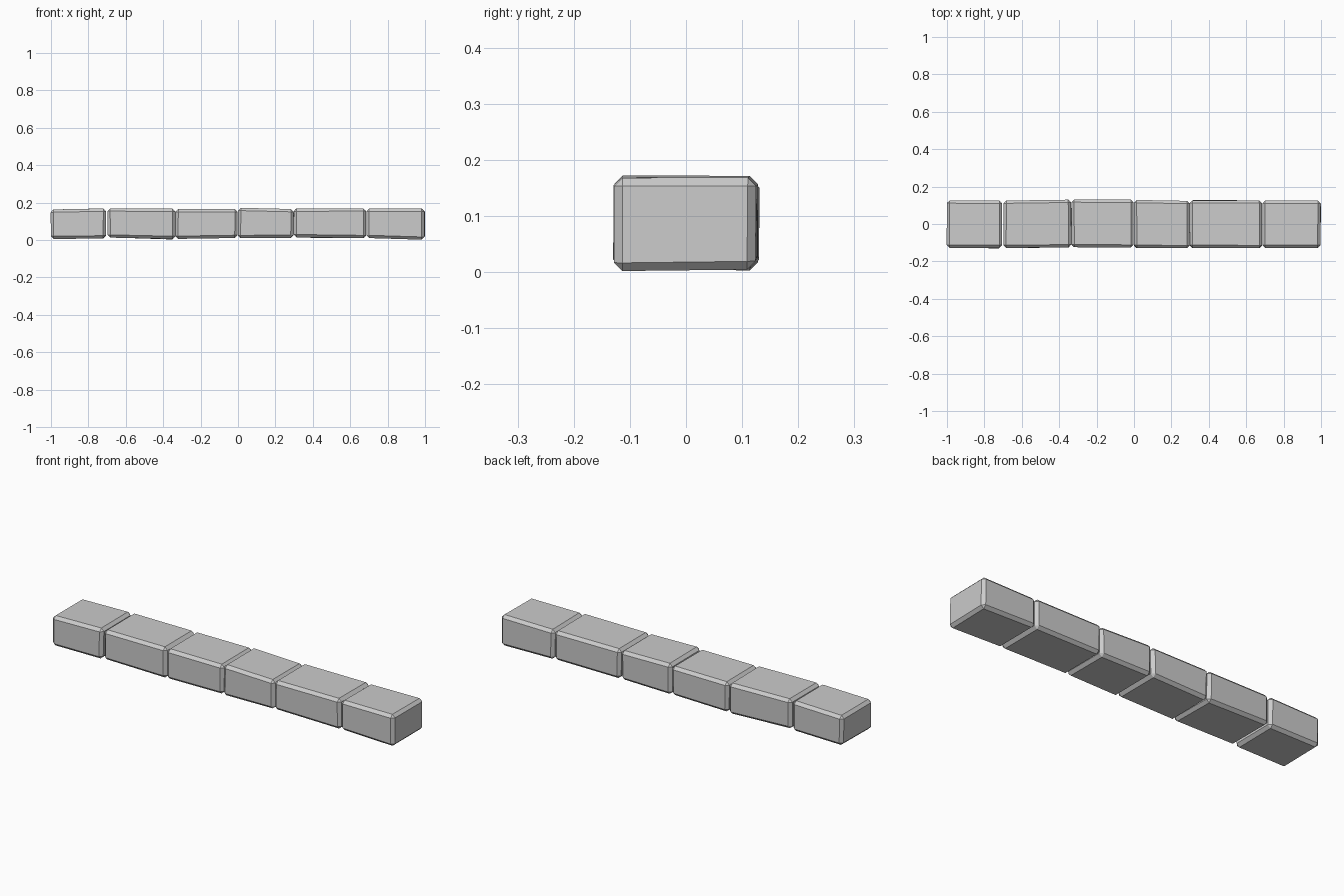
import bpy, bmesh, random

if "Cube" in bpy.data.objects:
    bpy.data.objects.remove(bpy.data.objects["Cube"])

random.seed(4)

# Each stone: x range, then (left, right) values for front y, back y, bottom z, top z
STONES = [
    (-1.000, -0.706, (-0.126, -0.129), (0.126, 0.124), (0.006, 0.010), (0.164, 0.168)),
    (-0.699, -0.336, (-0.128, -0.125), (0.125, 0.129), (0.013, 0.004), (0.171, 0.168)),
    (-0.334, -0.002, (-0.124, -0.128), (0.131, 0.131), (0.007, 0.012), (0.166, 0.167)),
    (0.000, 0.297, (-0.129, -0.129), (0.127, 0.124), (0.012, 0.012), (0.171, 0.167)),
    (0.299, 0.685, (-0.127, -0.128), (0.128, 0.125), (0.014, 0.012), (0.170, 0.168)),
    (0.687, 0.998, (-0.127, -0.130), (0.126, 0.124), (0.013, 0.003), (0.167, 0.168)),
]


def wobble(a=0.002):
    return random.uniform(-a, a)


def stone(name, x0, x1, front, back, bottom, top):
    """Slightly irregular block with chamfered edges."""
    bm = bmesh.new()
    bmesh.ops.create_cube(bm, size=2)
    for v in bm.verts:
        s = 1 if v.co.x > 0 else 0
        y = back[s] if v.co.y > 0 else front[s]
        z = top[s] if v.co.z > 0 else bottom[s]
        v.co = ((x1 if s else x0) + wobble(), y + wobble(),
                max(z + wobble(), 0.0))
    bmesh.ops.bevel(bm, geom=bm.edges[:], offset=0.015, segments=1,
                    profile=0.5, affect='EDGES')
    mesh = bpy.data.meshes.new(name)
    bm.to_mesh(mesh)
    bm.free()
    obj = bpy.data.objects.new(name, mesh)
    bpy.context.collection.objects.link(obj)


# Row of kerb stones
for i, data in enumerate(STONES):
    stone(f"kerb_stone_{i + 1}", *data)
